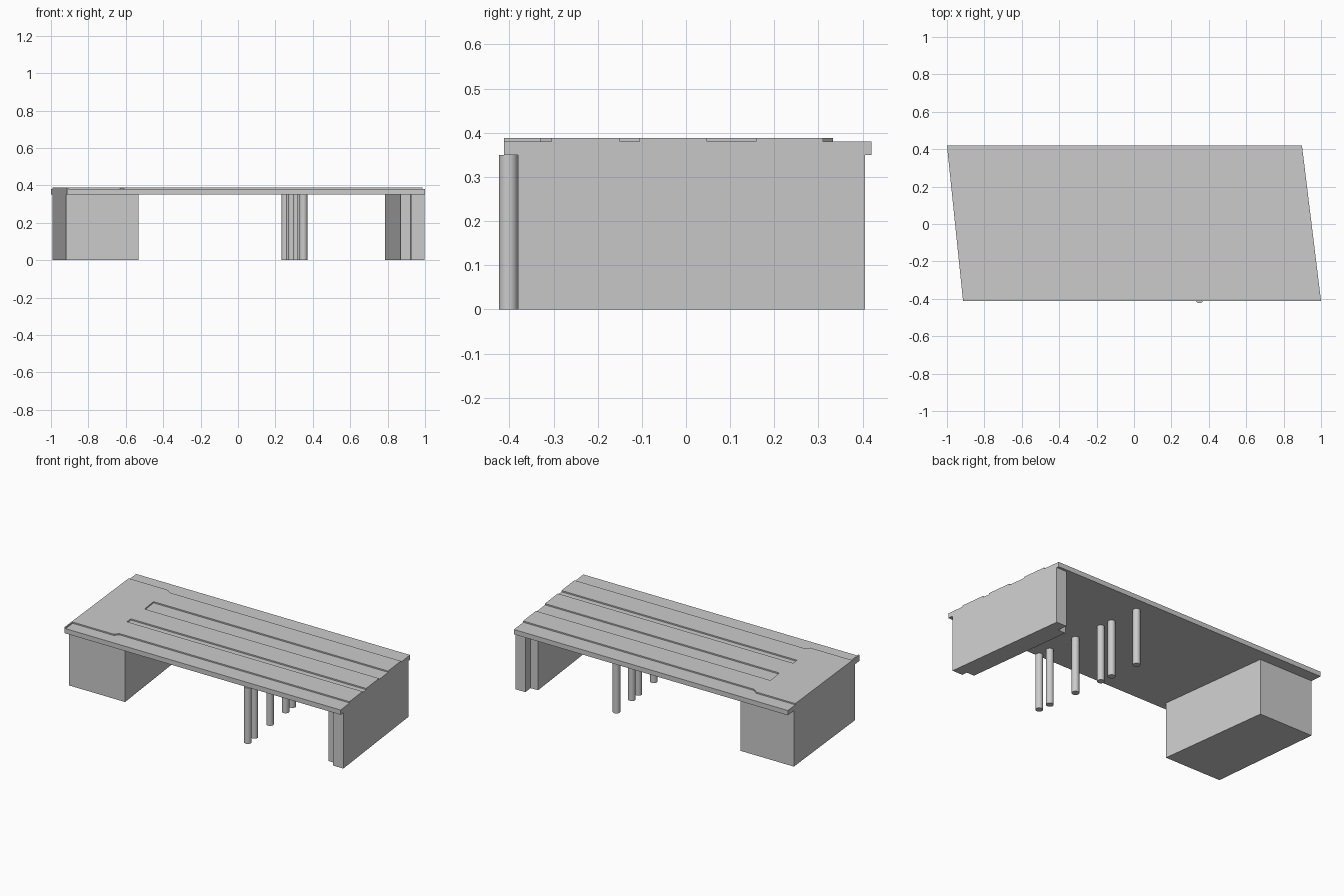
import bpy, bmesh

if "Cube" in bpy.data.objects:
    bpy.data.objects.remove(bpy.data.objects["Cube"])


def left(y, inset=0.0):
    """x of the slanted left edge at depth y"""
    return -1.0 + (0.42 - y) * 0.1034 + inset


def right(y, inset=0.0):
    """x of the slanted right edge at depth y"""
    return 0.898 + (0.42 - y) * 0.1226 - inset


def prism(name, outline, z0, z1):
    """Extrude a counter-clockwise plan outline from z0 to z1"""
    bm = bmesh.new()
    face = bm.faces.new([bm.verts.new((x, y, z0)) for x, y in outline])
    top = bmesh.ops.extrude_face_region(bm, geom=[face])
    verts = [v for v in top["geom"] if isinstance(v, bmesh.types.BMVert)]
    bmesh.ops.translate(bm, verts=verts, vec=(0, 0, z1 - z0))
    bmesh.ops.recalc_face_normals(bm, faces=bm.faces)
    mesh = bpy.data.meshes.new(name)
    bm.to_mesh(mesh)
    bm.free()
    obj = bpy.data.objects.new(name, mesh)
    bpy.context.collection.objects.link(obj)
    return obj


UNDER = 0.35   # underside of the roof
DECK = 0.38    # lower roof level
TOP = 0.388    # raised roof level
F, B = -0.412, 0.42

# Roof slab
prism("roof_slab", [(left(F), F), (right(F), F), (right(B), B), (left(B), B)], UNDER, DECK)

# Raised roof layer: thin left rim, stepped edges, two channels open to the right
outline = [
    (left(F), F), (left(F, 0.008), F), (left(-0.33, 0.008), -0.33),
    (-0.63, -0.33), (-0.61, -0.305), (right(-0.305), -0.305),
    (right(-0.15), -0.15), (-0.664, -0.15), (-0.669, -0.105), (right(-0.105), -0.105),
    (right(0.048), 0.048), (-0.681, 0.048), (-0.696, 0.158), (right(0.158), 0.158),
    (right(0.31), 0.31), (-0.69, 0.31), (-0.72, 0.333), (left(0.333), 0.333),
]
prism("roof_raised_layer", outline, DECK, TOP)

# Enclosed block under the left end
f, b = -0.358, 0.35
prism("left_block", [(left(f), f), (-0.532, f), (-0.622, b), (left(b), b)], 0, UNDER)

# Right end wall, thicker in its middle
f, b, fi, bi = -0.38, 0.405, -0.345, 0.343
prism("right_wall", [
    (right(f), f), (right(b), b), (right(b, 0.07), b), (right(bi, 0.07), bi),
    (right(bi, 0.122), bi), (right(fi, 0.122), fi), (right(fi, 0.07), fi), (right(f, 0.07), f),
], 0, UNDER)

# Row of round columns
for i, y in enumerate((-0.402, -0.322, -0.131, 0.058, 0.138, 0.325)):
    bpy.ops.mesh.primitive_cylinder_add(
        vertices=32, radius=0.0215, depth=UNDER,
        location=(0.35 - 0.132 * (y + 0.402), y, UNDER / 2))
    bpy.context.object.name = f"column_{i + 1}"
    bpy.ops.object.shade_smooth_by_angle()
